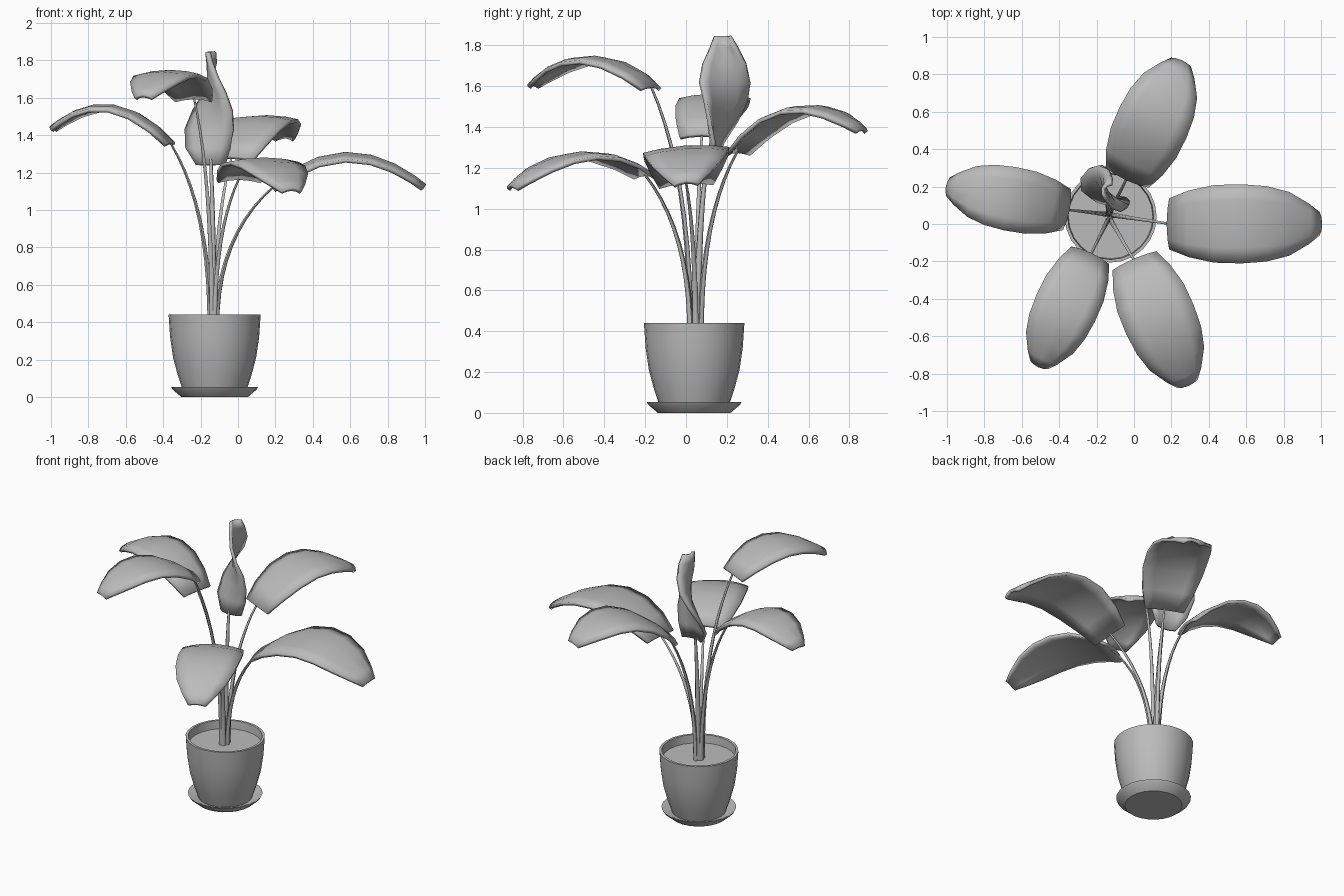
import bpy, bmesh, math
from mathutils import Vector

cube = bpy.data.objects.get("Cube")
if cube:
    bpy.data.objects.remove(cube, do_unlink=True)

grey = bpy.data.materials.new("plain_grey")
grey.use_nodes = True
grey.diffuse_color = (0.5, 0.5, 0.5, 1)
grey.node_tree.nodes["Principled BSDF"].inputs["Base Color"].default_value = (0.5, 0.5, 0.5, 1)

POT = Vector((-0.125, 0.04, 0))


def add_object(name, data):
    obj = bpy.data.objects.new(name, data)
    bpy.context.collection.objects.link(obj)
    data.materials.append(grey)
    bpy.ops.object.select_all(action="DESELECT")
    obj.select_set(True)
    bpy.context.view_layer.objects.active = obj
    return obj


def mesh_object(name, bm):
    bmesh.ops.recalc_face_normals(bm, faces=bm.faces)
    mesh = bpy.data.meshes.new(name)
    bm.to_mesh(mesh)
    bm.free()
    return add_object(name, mesh)


def lathe(name, profile, sides=24):
    """Spin a (radius, height) profile about the pot axis."""
    bm = bmesh.new()
    verts = [bm.verts.new((r, 0, z)) for r, z in profile]
    edges = [bm.edges.new(pair) for pair in zip(verts, verts[1:])]
    bmesh.ops.spin(bm, geom=verts + edges, axis=(0, 0, 1), cent=(0, 0, 0),
                   angle=math.tau, steps=sides, use_merge=True)
    bmesh.ops.remove_doubles(bm, verts=bm.verts, dist=0.0005)
    obj = mesh_object(name, bm)
    obj.location = POT
    bpy.ops.object.shade_smooth_by_angle(angle=math.radians(35))


def blade(name, rows, droop):
    """Leaf blade from rows of (centre, half-width vector, normal)."""
    bm = bmesh.new()
    grid = []
    for centre, half, normal in rows:
        grid.append([bm.verts.new(centre + half * s - normal * droop * s * s)
                     for s in (-1, -0.6, 0, 0.6, 1)])
    for a, b in zip(grid, grid[1:]):
        for i in range(4):
            bm.faces.new((a[i], a[i + 1], b[i + 1], b[i]))
    obj = mesh_object(name, bm)
    solid = obj.modifiers.new("thickness", "SOLIDIFY")
    solid.thickness = 0.02
    solid.offset = 0
    bpy.ops.object.shade_smooth()


def stem(name, start, end, radius):
    """Tapered stalk that rises, then bends out to the leaf."""
    bend = Vector((start.x, start.y, start.z + 0.65 * (end.z - start.z)))
    curve = bpy.data.curves.new(name, "CURVE")
    curve.dimensions = "3D"
    curve.bevel_depth = radius
    curve.bevel_resolution = 1
    curve.use_fill_caps = True
    spline = curve.splines.new("POLY")
    steps = 10
    spline.points.add(steps)
    for i, point in enumerate(spline.points):
        t = i / steps
        pos = start * (1 - t) ** 2 + bend * 2 * t * (1 - t) + end * t * t
        point.co = (*pos, 1)
        point.radius = 1 - 0.6 * t
    add_object(name, curve)
    bpy.ops.object.convert(target="MESH")
    bpy.ops.object.shade_smooth_by_angle(angle=math.radians(60))


# Pot, saucer and soil
lathe("saucer", [(0, 0), (0.178, 0), (0.225, 0.04), (0.232, 0.053),
                 (0.222, 0.053), (0.17, 0.03), (0, 0.03)])
lathe("pot", [(0, 0.03), (0.168, 0.03), (0.195, 0.11), (0.222, 0.21), (0.238, 0.32),
              (0.246, 0.44), (0.23, 0.44), (0.222, 0.34), (0, 0.34)])
lathe("soil", [(0, 0.385), (0.227, 0.385)])

# Arching leaves: base, tip, arch height, half width, roll
OUTLINE = [(0, 0.64), (0.13, 0.84), (0.3, 0.98), (0.48, 1),
           (0.65, 0.95), (0.8, 0.8), (0.93, 0.5), (1, 0.28)]
LEAVES = {
    "left": ((0.18, 0, 1.13), (1, 0, 1.13), 0.17, 0.21, 0.07),
    "back": ((-0.04, 0.24, 1.28), (0.255, 0.87, 1.39), 0.16, 0.195, 0),
    "front_left": ((0, -0.19, 1.17), (0.29, -0.86, 1.11), 0.13, 0.195, 0),
    "front_right": ((-0.23, -0.16, 1.6), (-0.51, -0.76, 1.61), 0.135, 0.17, 0),
    "right": ((-0.35, 0.075, 1.36), (-1, 0.2, 1.44), 0.155, 0.17, 0),
}
ROOT = Vector((-0.132, 0.047, 0.37))
for side, (base, tip, arch, width, roll) in LEAVES.items():
    base, tip = Vector(base), Vector(tip)
    run = tip - base
    out = Vector((run.x, run.y, 0)).normalized()
    across = Vector((-out.y, out.x, roll))
    rows = []
    for t, w in OUTLINE:
        centre = base.lerp(tip, t) + Vector((0, 0, 4 * arch * t * (1 - t)))
        slope = run + Vector((0, 0, 4 * arch * (1 - 2 * t)))
        rows.append((centre, across * width * w, slope.cross(across).normalized()))
    blade(side + "_leaf", rows, 0.022)
    start = ROOT + Vector((out.x * 0.018, out.y * 0.028, 0))
    stem(side + "_stem", start, base + run * 0.02, 0.015)

# Upright young leaf, twisting as it rises: x, y, z, half width, turn
YOUNG = [(-0.145, 0.11, 1.24, 0.075, 0), (-0.165, 0.13, 1.33, 0.12, -12),
         (-0.165, 0.155, 1.43, 0.145, -28), (-0.155, 0.175, 1.53, 0.145, -45),
         (-0.15, 0.18, 1.62, 0.135, -65), (-0.155, 0.185, 1.71, 0.105, -82),
         (-0.16, 0.19, 1.79, 0.065, -100), (-0.165, 0.19, 1.845, 0.04, -115)]
rows = []
for x, y, z, w, turn in YOUNG:
    a = math.radians(turn)
    across = Vector((math.cos(a), math.sin(a), 0))
    rows.append((Vector((x, y, z)), across * w, Vector((across.y, -across.x, 0))))
blade("young_leaf", rows, 0.03)
stem("young_stem", ROOT + Vector((0, 0.01, 0)), Vector((-0.145, 0.11, 1.27)), 0.021)
